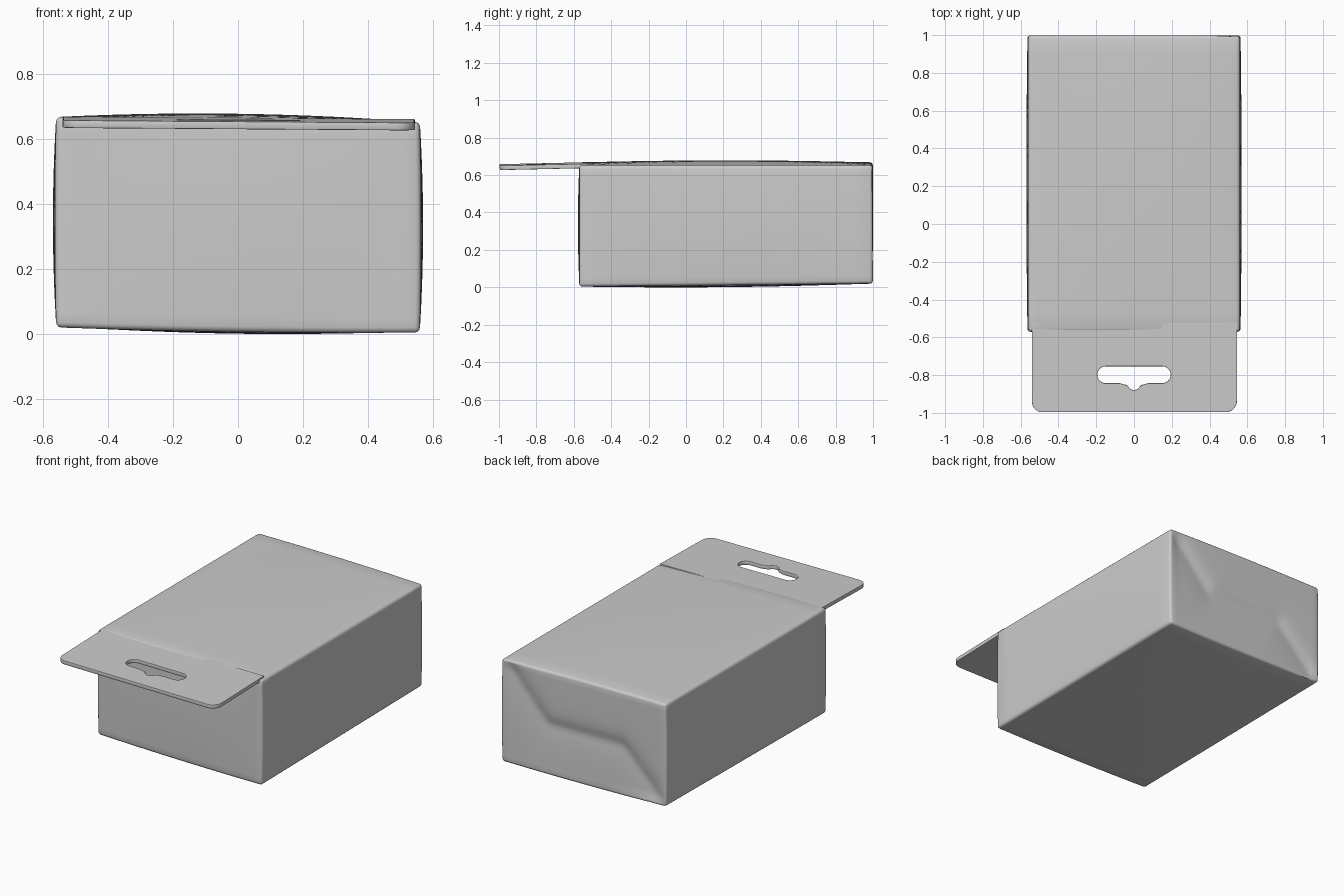
import bpy, bmesh, math
from mathutils import Vector

if "Cube" in bpy.data.objects:
    bpy.data.objects.remove(bpy.data.objects["Cube"])

LO = Vector((-0.56, -0.57, 0.02))
HI = Vector((0.56, 0.995, 0.66))
MID, HALF = (LO + HI) / 2, (HI - LO) / 2

# Folded-paper crease on the back face, as (x, z) points
CREASE = [Vector(p) for p in ((0.52, 0.64), (0.25, 0.33), (-0.26, 0.33), (-0.55, 0.03))]


def crease_depth(x, z):
    p = Vector((x, z))
    best, below = 9, False
    for a, b in zip(CREASE, CREASE[1:]):
        d = b - a
        t = max(0, min(1, (p - a).dot(d) / d.length_squared))
        dist = (p - a - d * t).length
        if dist < best:
            best = dist
            below = d.x * (p - a).y - d.y * (p - a).x > 0
    return 0.022 * math.exp(-best / (0.14 if below else 0.04))


def smooth(obj):
    bpy.ops.object.select_all(action='DESELECT')
    obj.select_set(True)
    bpy.context.view_layer.objects.active = obj
    bpy.ops.object.shade_smooth_by_angle(angle=math.radians(40))


# Carton body: rounded box, sliced into a grid and softly bulged
bm = bmesh.new()
bmesh.ops.create_cube(bm, size=2)
for v in bm.verts:
    v.co = Vector([MID[i] + v.co[i] * HALF[i] for i in range(3)])
bmesh.ops.bevel(bm, geom=bm.edges[:], offset=0.016, segments=3, profile=0.5, affect='EDGES')
for axis, cuts in ((0, 36), (1, 20), (2, 24)):
    n = Vector((0, 0, 0))
    n[axis] = 1
    for k in range(1, cuts):
        co = MID.copy()
        co[axis] = LO[axis] + 0.02 + (HI[axis] - LO[axis] - 0.04) * k / cuts
        bmesh.ops.bisect_plane(bm, geom=bm.verts[:] + bm.edges[:] + bm.faces[:],
                               plane_co=co, plane_no=n)
for v in bm.verts:
    a, b, s = [(v.co[i] - MID[i]) / HALF[i] for i in range(3)]
    fa, fb, fs = [max(0, 1 - t * t) for t in (a, b, s)]
    x, z = v.co.x, v.co.z
    v.co.x += a * 0.01 * fs * (0.4 + 0.6 * fb)
    v.co.z += s * 0.018 * fa * (0.3 + 0.7 * fb) - 0.008 * a + 0.008 * b * (1 - s) / 2
    if b < 0:
        v.co.y += b * 0.008 * fa * fs
    elif b > 0.97:
        v.co.y += 0.004 - crease_depth(x, z) * min(1, 5 * fa) * min(1, 5 * fs)
mesh = bpy.data.meshes.new("carton_body")
bm.to_mesh(mesh)
bm.free()
body = bpy.data.objects.new("carton_body", mesh)
bpy.context.collection.objects.link(body)
smooth(body)


def arc(cx, cy, r, start, end, n=8):
    return [(cx + r * math.cos(math.radians(start + (end - start) * i / n)),
             cy + r * math.sin(math.radians(start + (end - start) * i / n)))
            for i in range(n + 1)]


# Hanging tab: rounded card with a slotted hole; local y = 0 is the carton's front edge
outline = ([(-0.54, 0.05)] + arc(-0.485, -0.368, 0.055, 180, 270)
           + arc(0.485, -0.363, 0.06, 270, 360) + [(0.545, 0.05)])
hole = (arc(-0.15, -0.225, 0.045, 90, 270) + [(-0.075, -0.27), (-0.05, -0.277)]
        + arc(0, -0.27, 0.036, 200, 340) + [(0.05, -0.277), (0.075, -0.27)]
        + arc(0.15, -0.225, 0.045, -90, 90))
curve = bpy.data.curves.new("hanging_tab", 'CURVE')
curve.dimensions = '2D'
curve.fill_mode = 'BOTH'
curve.extrude = 0.009
curve.bevel_depth = 0.003
curve.bevel_resolution = 1
curve.offset = -0.003
for pts in (outline, hole):
    sp = curve.splines.new('POLY')
    sp.points.add(len(pts) - 1)
    for p, (x, y) in zip(sp.points, pts):
        p.co = (x, y, 0, 1)
    sp.use_cyclic_u = True
tab = bpy.data.objects.new("hanging_tab", curve)
bpy.context.collection.objects.link(tab)
tab.location = (0, -0.573, 0.652)
tab.rotation_euler = (math.radians(1.3), math.radians(0.4), 0)
bpy.ops.object.select_all(action='DESELECT')
tab.select_set(True)
bpy.context.view_layer.objects.active = tab
bpy.ops.object.convert(target='MESH')
smooth(bpy.context.view_layer.objects.active)
